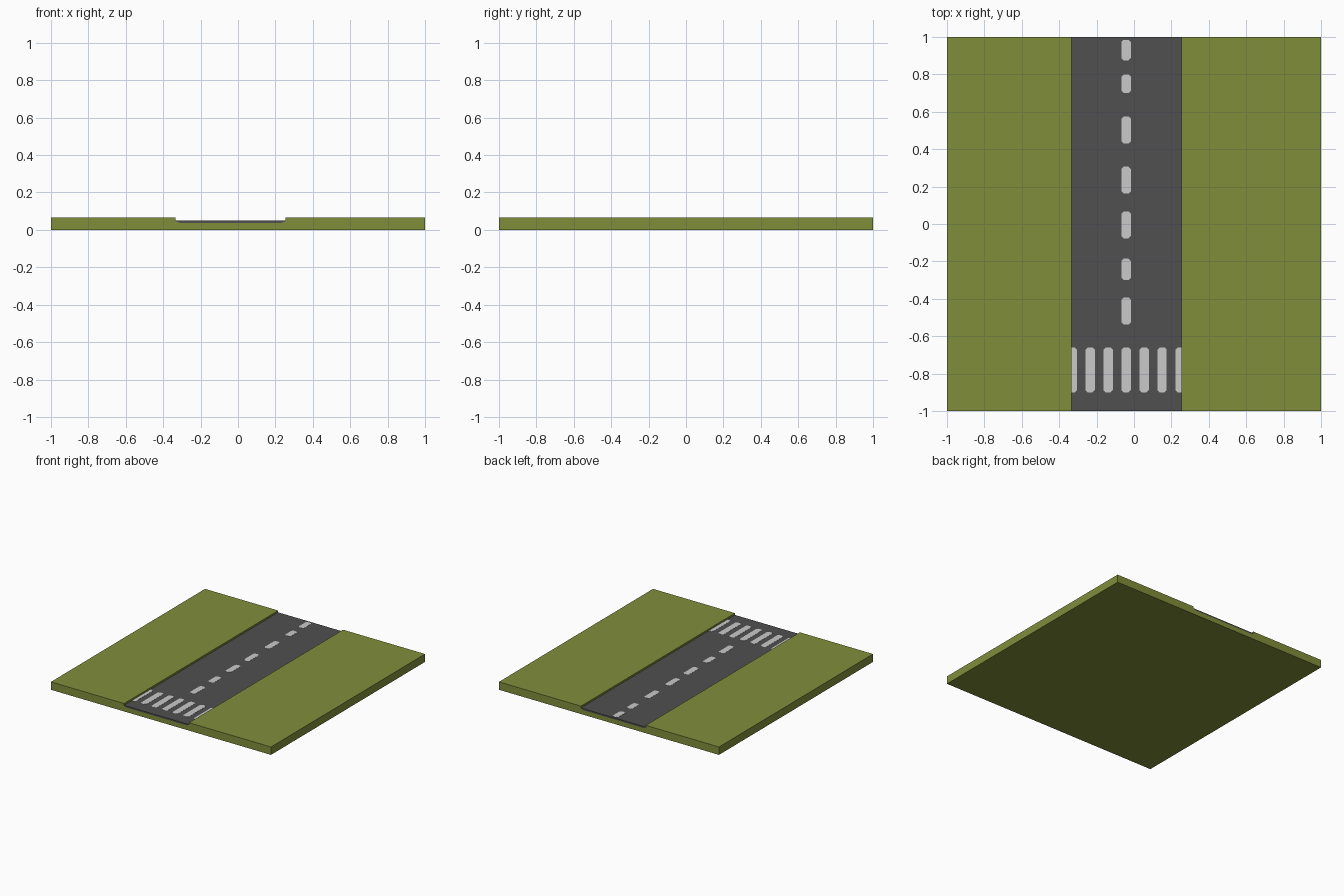
import bpy

if "Cube" in bpy.data.objects:
    bpy.data.objects.remove(bpy.data.objects["Cube"])


def material(name, color):
    m = bpy.data.materials.new(name)
    m.diffuse_color = (*color, 1)
    m.use_nodes = True
    m.node_tree.nodes["Principled BSDF"].inputs["Base Color"].default_value = m.diffuse_color
    return m


GRASS = material("grass green", (0.220, 0.270, 0.044))
ASPHALT = material("asphalt grey", (0.080, 0.080, 0.080))
PAINT = material("paint white", (0.590, 0.590, 0.590))

ROAD_L, ROAD_R, ROAD_TOP = -0.335, 0.255, 0.05
ROAD_MID = (ROAD_L + ROAD_R) / 2


def prism(name, bottom, offset, mat):
    """Extrude a counter-clockwise outline (seen from the offset side)."""
    n = len(bottom)
    top = [tuple(a + b for a, b in zip(p, offset)) for p in bottom]
    faces = [tuple(range(n - 1, -1, -1)), tuple(range(n, 2 * n))]
    faces += [(i, (i + 1) % n, n + (i + 1) % n, n + i) for i in range(n)]
    mesh = bpy.data.meshes.new(name)
    mesh.from_pydata(bottom + top, [], faces)
    mesh.materials.append(mat)
    obj = bpy.data.objects.new(name, mesh)
    bpy.context.collection.objects.link(obj)
    return obj


def along_y(name, profile, mat):
    """Cross-section in x/z, run over the full depth of the tile."""
    return prism(name, [(x, 1, z) for x, z in profile], (0, -2, 0), mat)


def stripe(name, x, y0, y1, width=0.05, cut=0.012):
    """Thin painted plate with clipped corners, trimmed to the road."""
    a, b = x - width / 2, x + width / 2
    pts = [(a + cut, y0), (b - cut, y0), (b, y0 + cut), (b, y1 - cut),
           (b - cut, y1), (a + cut, y1), (a, y1 - cut), (a, y0 + cut)]
    pts = [(min(max(px, ROAD_L), ROAD_R), py, ROAD_TOP) for px, py in pts]
    return prism(name, pts, (0, 0, 0.001), PAINT)


# grass slab with a shallow trough for the road
bed = [(ROAD_R, 0.046), (ROAD_R - 0.025, 0.037),
       (ROAD_L + 0.025, 0.037), (ROAD_L, 0.046)]
along_y("grass_slab", [(-1, 0), (1, 0), (1, 0.065), (ROAD_R, 0.065)] + bed
        + [(ROAD_L, 0.065), (-1, 0.065)], GRASS)

# road lying in the trough
along_y("road", [(ROAD_R, ROAD_TOP), (ROAD_L, ROAD_TOP)] + bed[::-1], ASPHALT)

# centre line dashes
dashes = [(0.875, 0.985), (0.70, 0.80), (0.43, 0.575), (0.163, 0.307),
          (-0.077, 0.067), (-0.30, -0.185), (-0.537, -0.393)]
for i, (y0, y1) in enumerate(dashes):
    stripe(f"centre_dash_{i + 1}", ROAD_MID - 0.002, y0, y1)

# pedestrian crossing bars
for i in range(-3, 4):
    stripe(f"crossing_bar_{i + 4}", ROAD_MID - 0.002 + i * 0.096, -0.90, -0.66)
